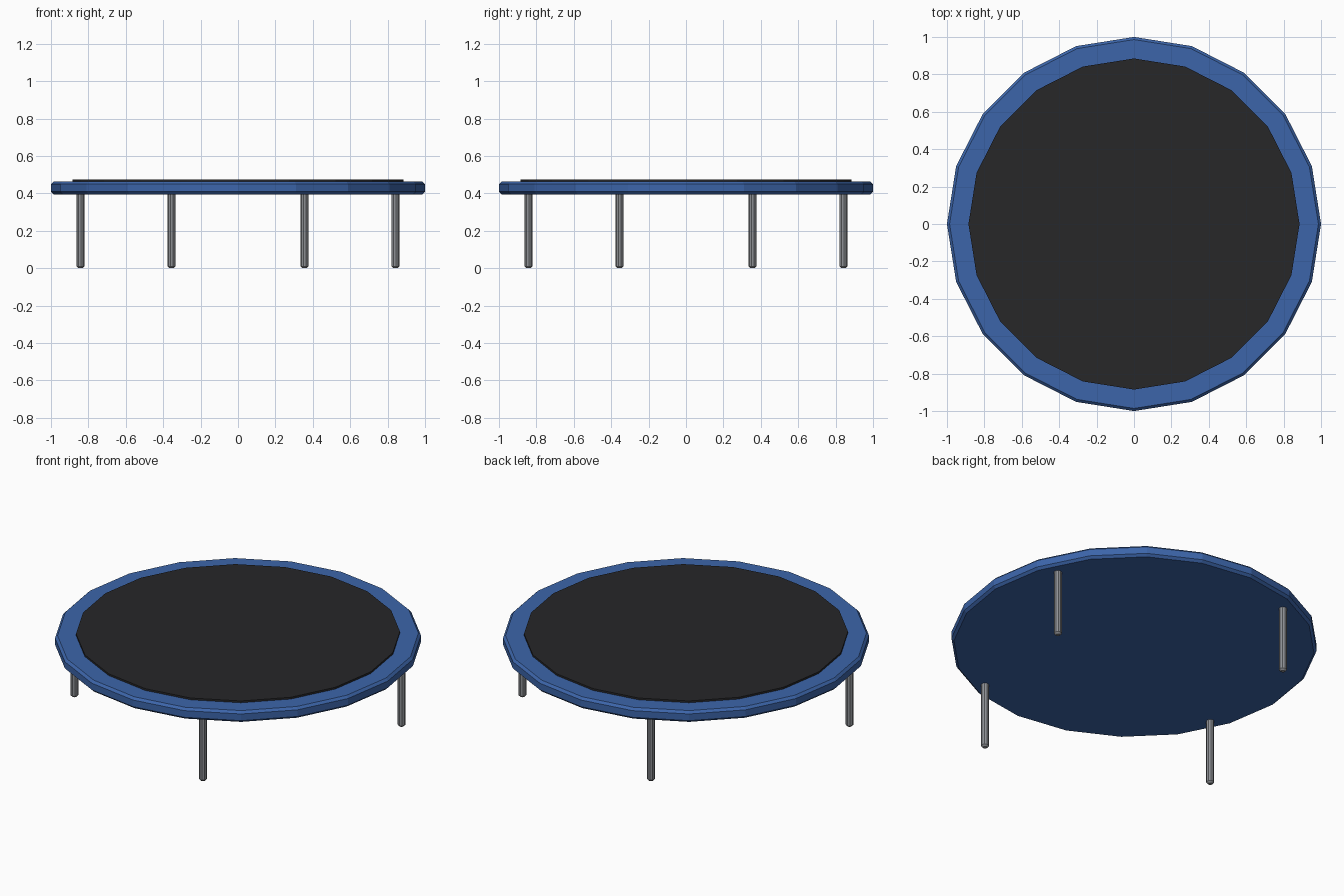
import bpy, bmesh, math

if "Cube" in bpy.data.objects:
    bpy.data.objects.remove(bpy.data.objects["Cube"])


def material(name, color):
    m = bpy.data.materials.new(name)
    m.diffuse_color = color
    m.use_nodes = True
    m.node_tree.nodes["Principled BSDF"].inputs["Base Color"].default_value = m.diffuse_color
    return m


def disc(name, radius, z0, z1, sides, chamfer=0.0, x=0.0, y=0.0, spin=0.0, mat=None):
    """Closed flat-faced prism with optional chamfered rims, built from stacked rings."""
    bm = bmesh.new()
    if chamfer:
        profile = [(radius - chamfer, z0), (radius, z0 + chamfer),
                   (radius, z1 - chamfer), (radius - chamfer, z1)]
    else:
        profile = [(radius, z0), (radius, z1)]
    rings = []
    for r, z in profile:
        rings.append([bm.verts.new((r * math.cos(spin + math.tau * i / sides),
                                    r * math.sin(spin + math.tau * i / sides), z))
                      for i in range(sides)])
    for a, b in zip(rings, rings[1:]):
        for i in range(sides):
            j = (i + 1) % sides
            bm.faces.new((a[i], a[j], b[j], b[i]))
    bm.faces.new(rings[0][::-1])
    bm.faces.new(rings[-1])
    me = bpy.data.meshes.new(name)
    bm.to_mesh(me)
    bm.free()
    ob = bpy.data.objects.new(name, me)
    ob.location = (x, y, 0)
    bpy.context.collection.objects.link(ob)
    if mat:
        me.materials.append(mat)
    return ob


blue = material("blue_padding", (0.045, 0.13, 0.40, 1))
black = material("black_mat", (0.02, 0.02, 0.022, 1))
steel = material("grey_steel", (0.27, 0.28, 0.30, 1))

# Padded rim and jumping mat
disc("padded_rim", 1.0, 0.395, 0.463, 20, 0.014, mat=blue)
disc("jumping_mat", 0.885, 0.455, 0.474, 20, mat=black)

# Four legs, evenly spaced and turned off the axes
for k in range(4):
    a = 0.4 + k * math.pi / 2
    disc(f"leg_{k + 1}", 0.022, 0.0, 0.41, 10, 0.01,
         0.914 * math.cos(a), 0.914 * math.sin(a), a, steel)
